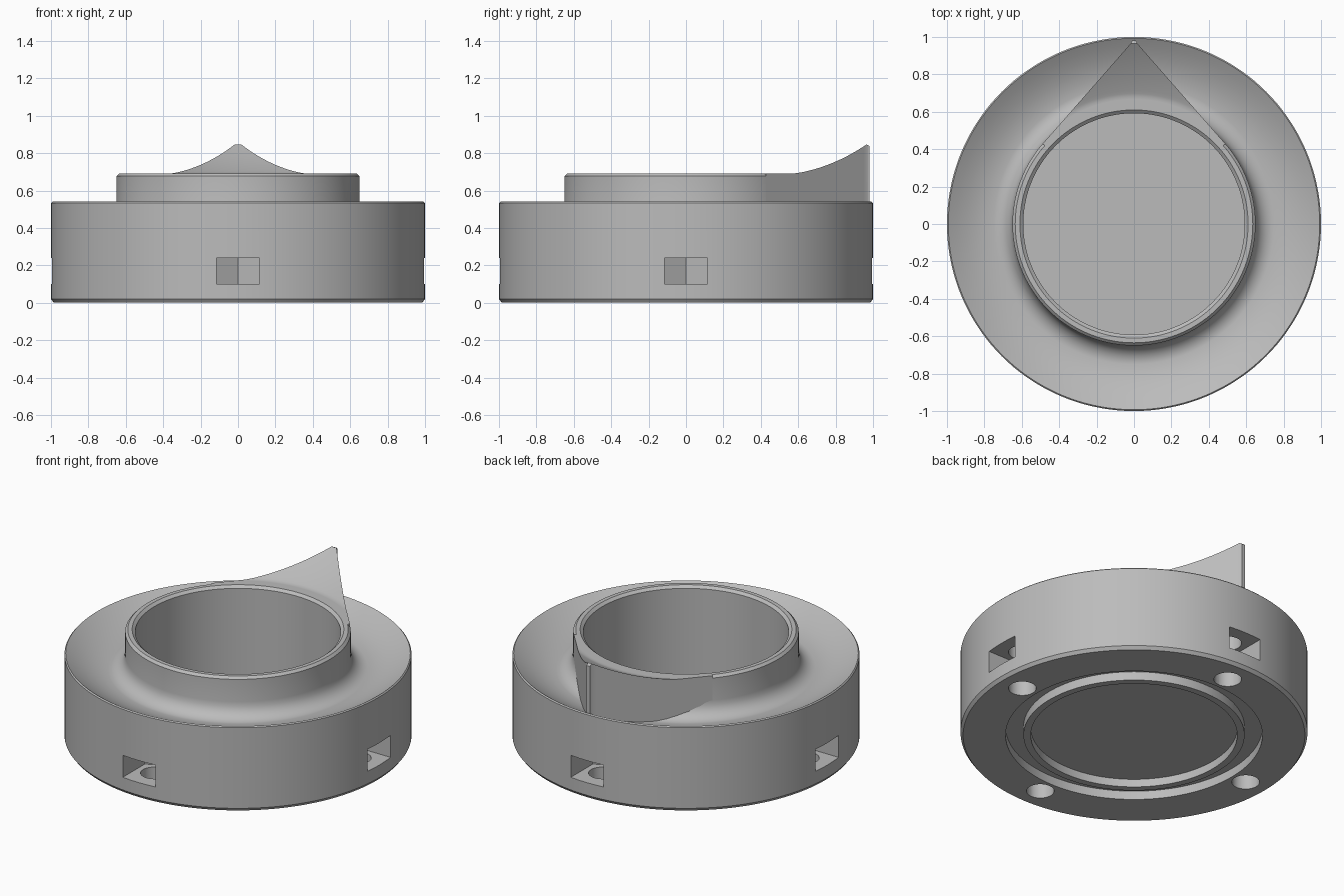
import bpy, bmesh, math
from mathutils import Matrix

if "Cube" in bpy.data.objects:
    bpy.data.objects.remove(bpy.data.objects["Cube"])

SEG = 144
grey = bpy.data.materials.new("plain_grey")
grey.diffuse_color = (0.5, 0.5, 0.5, 1)
grey.use_nodes = True
grey.node_tree.nodes["Principled BSDF"].inputs["Base Color"].default_value = grey.diffuse_color


def finish(name, bm):
    bmesh.ops.recalc_face_normals(bm, faces=bm.faces)
    me = bpy.data.meshes.new(name)
    bm.to_mesh(me)
    bm.free()
    me.materials.append(grey)
    ob = bpy.data.objects.new(name, me)
    bpy.context.collection.objects.link(ob)
    return ob


def activate(ob):
    bpy.ops.object.select_all(action='DESELECT')
    ob.select_set(True)
    bpy.context.view_layer.objects.active = ob


def lathe(name, profile):
    """Closed solid turned around z; the profile starts and ends on the axis."""
    bm = bmesh.new()
    rings = []
    for r, z in profile:
        if r == 0:
            rings.append([bm.verts.new((0, 0, z))])
        else:
            rings.append([bm.verts.new((r * math.cos(2 * math.pi * i / SEG),
                                        r * math.sin(2 * math.pi * i / SEG), z))
                          for i in range(SEG)])
    for a, b in zip(rings, rings[1:]):
        for i in range(SEG):
            j = (i + 1) % SEG
            quad = [a[i % len(a)], a[j % len(a)], b[j % len(b)], b[i % len(b)]]
            bm.faces.new(list(dict.fromkeys(quad)))
    return finish(name, bm)


def prisms(name, outline, z0, z1):
    """Four copies of an extruded outline, a quarter turn apart."""
    bm = bmesh.new()
    for k in range(4):
        rot = Matrix.Rotation(k * math.pi / 2, 4, 'Z')
        low = [bm.verts.new(rot @ Matrix.Translation((x, y, z0)).translation) for x, y in outline]
        high = [bm.verts.new(v.co + Matrix.Translation((0, 0, z1 - z0)).translation) for v in low]
        bm.faces.new(low)
        bm.faces.new(high)
        n = len(low)
        for i in range(n):
            j = (i + 1) % n
            bm.faces.new((low[i], low[j], high[j], high[i]))
    return finish(name, bm)


# Turned body: underside with ring groove, dished top, neck and deep bore
body = lathe("body", [
    (0, 0.05), (0.595, 0.05), (0.595, 0), (0.637, 0), (0.637, 0.055), (0.74, 0.055), (0.74, 0),
    (0.985, 0), (1, 0.02), (1, 0.533), (0.993, 0.54),
    (0.95, 0.513), (0.90, 0.487), (0.85, 0.465), (0.80, 0.45), (0.75, 0.441), (0.73, 0.441),
    (0.705, 0.448), (0.683, 0.462), (0.665, 0.482), (0.654, 0.507), (0.65, 0.535),
    (0.65, 0.677), (0.635, 0.692), (0.61, 0.692), (0.592, 0.677), (0.592, 0.08), (0, 0.08)])

# Nut pockets through the side wall and screw holes from below
pockets = prisms("pocket_cutter", [(-0.115, 1.1), (-0.115, 0.774), (0, 0.707),
                                   (0.115, 0.774), (0.115, 1.1)], 0.1, 0.24)
holes = prisms("hole_cutter", [(0.08 * math.cos(a * math.pi / 16),
                                0.84 + 0.08 * math.sin(a * math.pi / 16))
                               for a in range(32)], -0.1, 0.34)
activate(body)
for cutter in (pockets, holes):
    cutter.hide_render = True
    mod = body.modifiers.new("cut", 'BOOLEAN')
    mod.operation = 'DIFFERENCE'
    mod.solver = 'EXACT'
    mod.object = cutter
    bpy.ops.object.modifier_apply(modifier=mod.name)
for cutter in (pockets, holes):
    bpy.data.objects.remove(cutter)
bpy.ops.object.shade_smooth_by_angle(angle=math.radians(25))

# Pointer: walls tangent to the neck, top sweeping up to the tip
NECK, TIP, COLS = 0.65, 0.985, 24
radii = [0.63, 0.65] + [0.65 + (0.965 - 0.65) * i / 20 for i in range(1, 21)] + [0.976, 0.982]


def top_z(r):
    t = min(max((r - 0.685) / (0.965 - 0.685), 0), 1)
    z = 0.692 + 0.154 * (0.75 * t + 0.25 * t * t)
    return z - max(r - 0.965, 0) ** 2 * 40


bm = bmesh.new()
tops, lows = [], []
for r in radii:
    half = math.acos(NECK / TIP) - math.acos(min(NECK / r, 1))
    half = max(half, 0.012)
    for rows, z in ((tops, top_z(r)), (lows, 0.42)):
        rows.append([bm.verts.new((r * math.sin(half * (2 * c / COLS - 1)),
                                   r * math.cos(half * (2 * c / COLS - 1)), z))
                     for c in range(COLS + 1)])
for rows in (tops, lows):
    for a, b in zip(rows, rows[1:]):
        for c in range(COLS):
            bm.faces.new((a[c], a[c + 1], b[c + 1], b[c]))
for k in range(len(radii) - 1):
    for c in (0, COLS):
        bm.faces.new((tops[k][c], tops[k + 1][c], lows[k + 1][c], lows[k][c]))
for k in (0, -1):
    for c in range(COLS):
        bm.faces.new((tops[k][c], tops[k][c + 1], lows[k][c + 1], lows[k][c]))
pointer = finish("pointer", bm)
activate(pointer)
bpy.ops.object.shade_smooth_by_angle(angle=math.radians(25))
